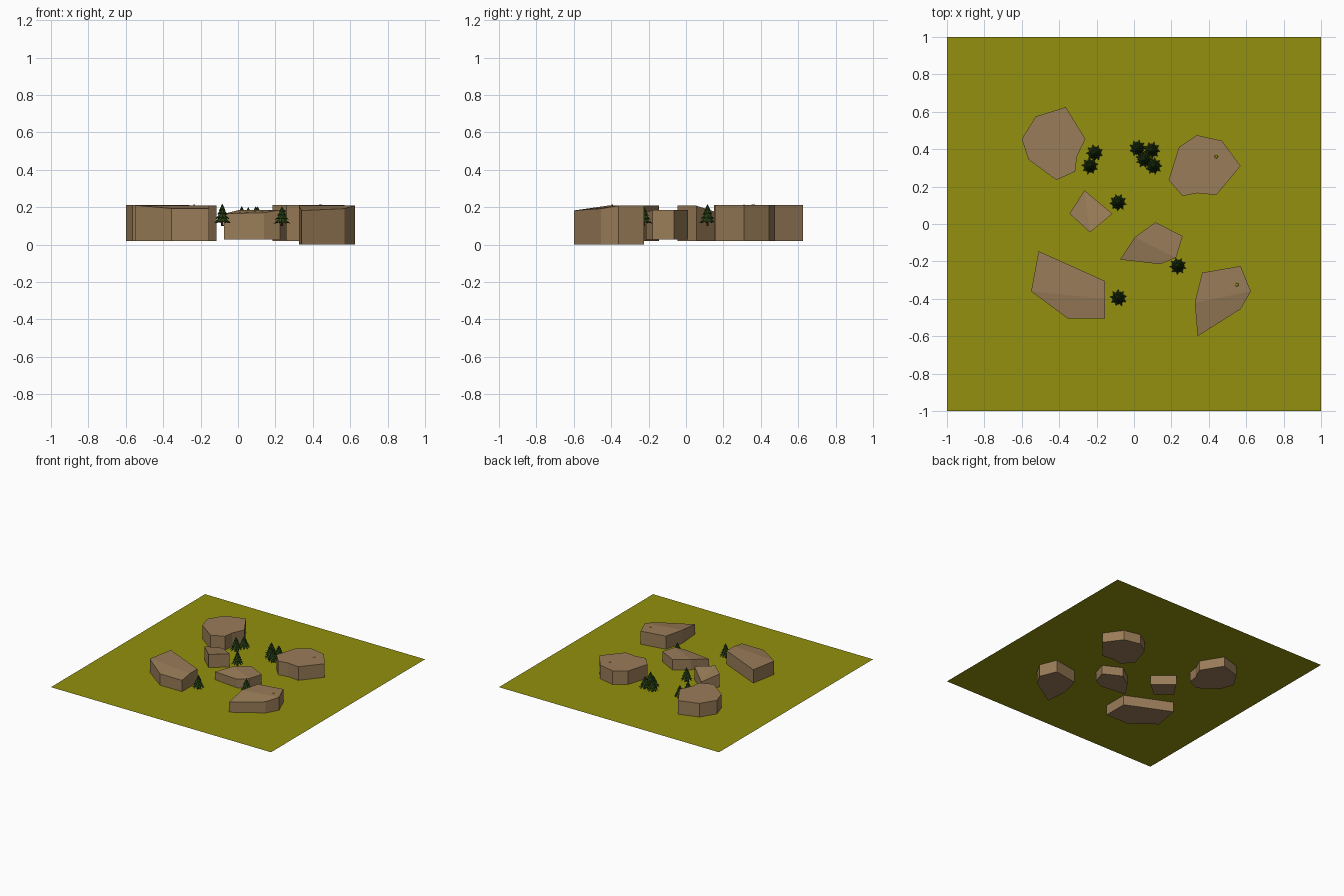
import bpy, bmesh, math, random

if "Cube" in bpy.data.objects:
    bpy.data.objects.remove(bpy.data.objects["Cube"])

random.seed(4)
GROUND_Z = 0.1


def material(name, r, g, b):
    lin = [((c / 255 + 0.055) / 1.055) ** 2.4 if c > 10 else c / 255 / 12.92 for c in (r, g, b)]
    m = bpy.data.materials.new(name)
    m.diffuse_color = (*lin, 1)
    m.use_nodes = True
    m.node_tree.nodes["Principled BSDF"].inputs["Base Color"].default_value = m.diffuse_color
    return m


GRASS = material("olive grass", 146, 144, 14)
STONE = material("brown stone", 153, 124, 88)
NEEDLES = material("dark green needles", 40, 66, 20)
BARK = material("dark bark", 62, 44, 24)


def finish(bm, name, *mats):
    bmesh.ops.recalc_face_normals(bm, faces=bm.faces)
    me = bpy.data.meshes.new(name)
    bm.to_mesh(me)
    bm.free()
    for m in mats:
        me.materials.append(m)
    ob = bpy.data.objects.new(name, me)
    bpy.context.collection.objects.link(ob)
    return ob


# flat ground sheet
bm = bmesh.new()
bm.faces.new([bm.verts.new((x, y, GROUND_Z)) for x, y in ((-1, -1), (1, -1), (1, 1), (-1, 1))])
finish(bm, "ground", GRASS)


def rock(name, outline, bottom, top, crease=None, low={}):
    """Upright block; 'low' lowers some top corners, 'crease' splits the top between two corners."""
    bm = bmesh.new()
    base = [bm.verts.new((x, y, bottom)) for x, y in outline]
    lid = [bm.verts.new((x, y, low.get(i, top))) for i, (x, y) in enumerate(outline)]
    n = len(outline)
    for i in range(n):
        j = (i + 1) % n
        bm.faces.new((base[i], base[j], lid[j], lid[i]))
    bm.faces.new(base[::-1])
    cap = bm.faces.new(lid)
    if crease:
        bmesh.utils.face_split(cap, lid[crease[0]], lid[crease[1]])
    return finish(bm, name, STONE)


# rocks sunk halfway into the ground
rock("back_left_rock", [(-.6, .455), (-.565, .345), (-.415, .235), (-.315, .28), (-.305, .36),
                        (-.26, .455), (-.365, .625), (-.525, .575)], .02, .212)
rock("back_right_rock", [(.185, .235), (.26, .15), (.34, .165), (.44, .155), (.57, .31),
                         (.47, .445), (.335, .475), (.24, .41)], .02, .212)
rock("front_left_rock", [(-.55, -.36), (-.355, -.505), (-.155, -.505), (-.155, -.40),
                         (-.155, -.305), (-.51, -.145)], .018, .21, (0, 3), {1: .193, 2: .193})
rock("front_right_rock", [(.34, -.6), (.57, -.455), (.625, -.36), (.57, -.225), (.365, -.26),
                          (.325, -.42)], 0, .208, (2, 5), {0: .182, 1: .192})
rock("middle_rock", [(-.075, -.19), (.14, -.215), (.225, -.18), (.26, -.065), (.115, .01),
                     (.005, -.07)], .027, .185, (2, 5), {0: .165, 1: .17})
rock("small_rock", [(-.345, .055), (-.235, -.045), (-.115, .055), (-.265, .18)],
     .02, .208, (1, 3), {3: .168})


def tree(name, x, y, height):
    bm = bmesh.new()
    z = GROUND_Z
    spin = random.uniform(0, 6.28)

    # trunk
    def ring(r, h, n):
        return [bm.verts.new((x + r * math.cos(math.tau * i / n), y + r * math.sin(math.tau * i / n), h))
                for i in range(n)]
    a, b = ring(.007, z, 6), ring(.004, z + height * .5, 6)
    for i in range(6):
        bm.faces.new((a[i], a[(i + 1) % 6], b[(i + 1) % 6], b[i])).material_index = 1
    # stacked star-shaped skirts of branches
    for radius, low, high in ((.046, .12, .5), (.038, .31, .68), (.028, .5, .85), (.018, .68, 1)):
        apex = bm.verts.new((x, y, z + height * high))
        hub = bm.verts.new((x, y, z + height * (low + .12)))
        spin += .3
        rim = []
        for i in range(18):
            tip = i % 2 == 0
            r = radius if tip else radius * .6
            t = spin + math.tau * i / 18
            rim.append(bm.verts.new((x + r * math.cos(t), y + r * math.sin(t),
                                     z + height * (low if tip else low + .1))))
        for i in range(18):
            j = (i + 1) % 18
            bm.faces.new((rim[i], rim[j], apex))
            bm.faces.new((rim[j], rim[i], hub))
    finish(bm, name, NEEDLES, BARK)


# fir trees
for k, (x, y, h) in enumerate([(-.21, .38, .105), (-.235, .31, .118), (.02, .405, .105),
                               (.095, .395, .105), (.055, .345, .1), (.105, .31, .105),
                               (-.085, .115, .118), (.235, -.225, .105), (-.083, -.395, .118)]):
    tree(f"fir_tree_{k + 1}", x, y, h)

# tiny grass specks on the two right-hand rocks
for name, x, y, z in (("back_speck", .44, .36, .212), ("front_speck", .55, -.325, .208)):
    bm = bmesh.new()
    bmesh.ops.create_cone(bm, cap_ends=True, segments=6, radius1=.012, radius2=.008, depth=.004)
    bmesh.ops.translate(bm, verts=bm.verts, vec=(x, y, z))
    finish(bm, name, GRASS)
